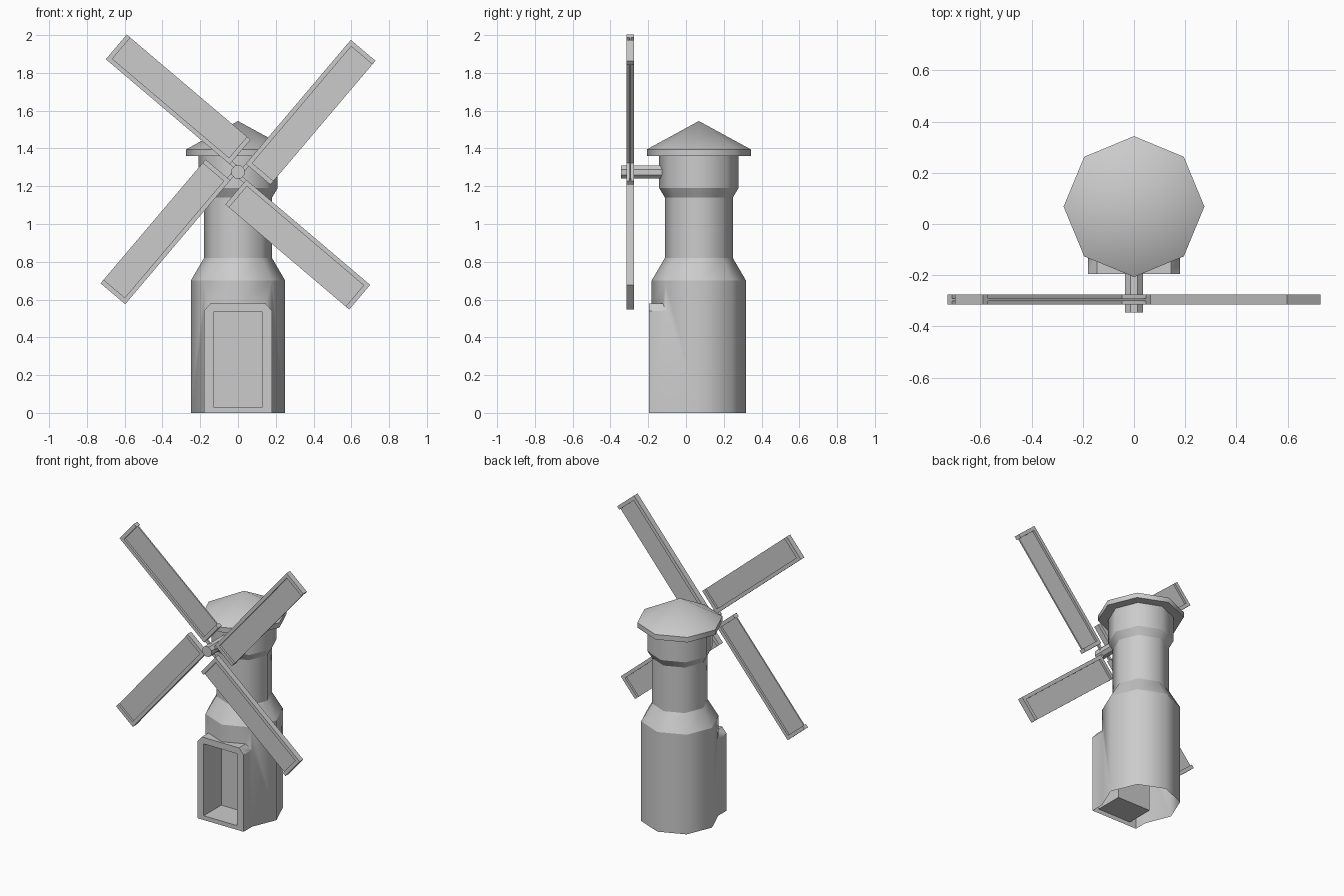
import bpy, bmesh, math
from mathutils import Matrix, Vector

if "Cube" in bpy.data.objects:
    bpy.data.objects.remove(bpy.data.objects["Cube"])

CY = 0.068          # tower axis in y
HUB_Z = 1.275       # windshaft height


def make(name, bm):
    bmesh.ops.recalc_face_normals(bm, faces=bm.faces)
    me = bpy.data.meshes.new(name)
    bm.to_mesh(me)
    bm.free()
    ob = bpy.data.objects.new(name, me)
    bpy.context.collection.objects.link(ob)
    return ob


def octagon_stack(name, profile):
    """Closed eight-sided solid from (radius, z) points."""
    bm = bmesh.new()
    rings = []
    for r, z in profile:
        n = 8 if r > 0 else 1
        rings.append([bm.verts.new((r * math.cos(i * math.pi / 4),
                                    CY + r * math.sin(i * math.pi / 4), z)) for i in range(n)])
    for a, b in zip(rings, rings[1:]):
        for i in range(8):
            j = (i + 1) % 8
            bm.faces.new((a[i], a[j], b[0]) if len(b) == 1 else (a[i], a[j], b[j], b[i]))
    for ring in (rings[0], rings[-1]):
        if len(ring) == 8:
            bm.faces.new(ring)
    return make(name, bm)


def prism(name, outline, y0, y1):
    """Outline of (x, z) points extruded along y."""
    bm = bmesh.new()
    face = bm.faces.new([bm.verts.new((x, y0, z)) for x, z in outline])
    new = bmesh.ops.extrude_face_region(bm, geom=[face])["geom"]
    bmesh.ops.translate(bm, vec=(0, y1 - y0, 0),
                        verts=[v for v in new if isinstance(v, bmesh.types.BMVert)])
    return make(name, bm)


def boolean(ob, other, operation):
    mod = ob.modifiers.new("bool", 'BOOLEAN')
    mod.operation, mod.solver, mod.object = operation, 'EXACT', other
    bpy.context.view_layer.objects.active = ob
    bpy.ops.object.modifier_apply(modifier=mod.name)
    bpy.data.objects.remove(other)


def smooth_round(ob):
    """Smooth around the octagon, keep level rings and hard corners sharp."""
    bm = bmesh.new()
    bm.from_mesh(ob.data)
    bmesh.ops.delete(bm, geom=[f for f in bm.faces if f.calc_center_median().z < 1e-3],
                     context='FACES')
    for f in bm.faces:
        f.smooth = True
    for e in bm.edges:
        level = abs(e.verts[0].co.z - e.verts[1].co.z) < 1e-4
        e.smooth = not level and e.calc_face_angle(0) < math.radians(50)
    bm.to_mesh(ob.data)
    bm.free()


# Tower with porch, hollow doorway and open underside
tower = octagon_stack("tower", [(0.25, 0), (0.25, 0.70), (0.18, 0.82), (0.18, 1.14),
                                (0.21, 1.19), (0.21, 1.37)])
porch = prism("porch", [(-0.18, 0), (0.18, 0), (0.18, 0.54), (0.145, 0.58),
                        (-0.145, 0.58), (-0.18, 0.54)], -0.195, 0.0)
boolean(tower, porch, 'UNION')
doorway = prism("doorway", [(-0.13, 0.03), (0.13, 0.03), (0.13, 0.535), (-0.13, 0.535)],
                -0.3, 0.0)
boolean(tower, doorway, 'DIFFERENCE')
smooth_round(tower)

# Roof with a short brim
roof = octagon_stack("roof", [(0.275, 1.36), (0.275, 1.395), (0, 1.545)])
smooth_round(roof)

# Windshaft
bm = bmesh.new()
bmesh.ops.create_cone(bm, cap_ends=True, segments=8, radius1=0.038, radius2=0.038, depth=0.245,
                      matrix=Matrix.Translation((0, -0.2225, HUB_Z))
                      @ Matrix.Rotation(math.pi / 2, 4, 'X') @ Matrix.Rotation(math.pi / 8, 4, 'Z'))
make("windshaft", bm)


# Sails: u runs outward, v runs clockwise from the leading edge
def box(bm, u0, u1, v0, v1, thick):
    bmesh.ops.create_cube(bm, size=1, matrix=Matrix.Translation(((u0 + u1) / 2, 0, -(v0 + v1) / 2))
                          @ Matrix.Diagonal((u1 - u0, thick, v1 - v0, 1)))


for k in range(4):
    bm = bmesh.new()
    box(bm, 0.06, 0.92, 0.003, 0.027, 0.04)       # leading bar
    box(bm, 0.06, 0.085, 0.027, 0.174, 0.04)      # inner end bar
    box(bm, 0.895, 0.92, 0.027, 0.174, 0.04)      # outer end bar
    box(bm, 0.08, 0.90, 0.02, 0.174, 0.01)        # thin panel
    box(bm, 0.02, 0.065, 0.003, 0.024, 0.012)     # spoke to the shaft
    angle = math.radians(49.7 + 90 * k)
    bm.transform(Matrix.Translation((0, -0.295, HUB_Z)) @ Matrix.Rotation(-angle, 4, 'Y'))
    make(f"sail_{k + 1}", bm)
